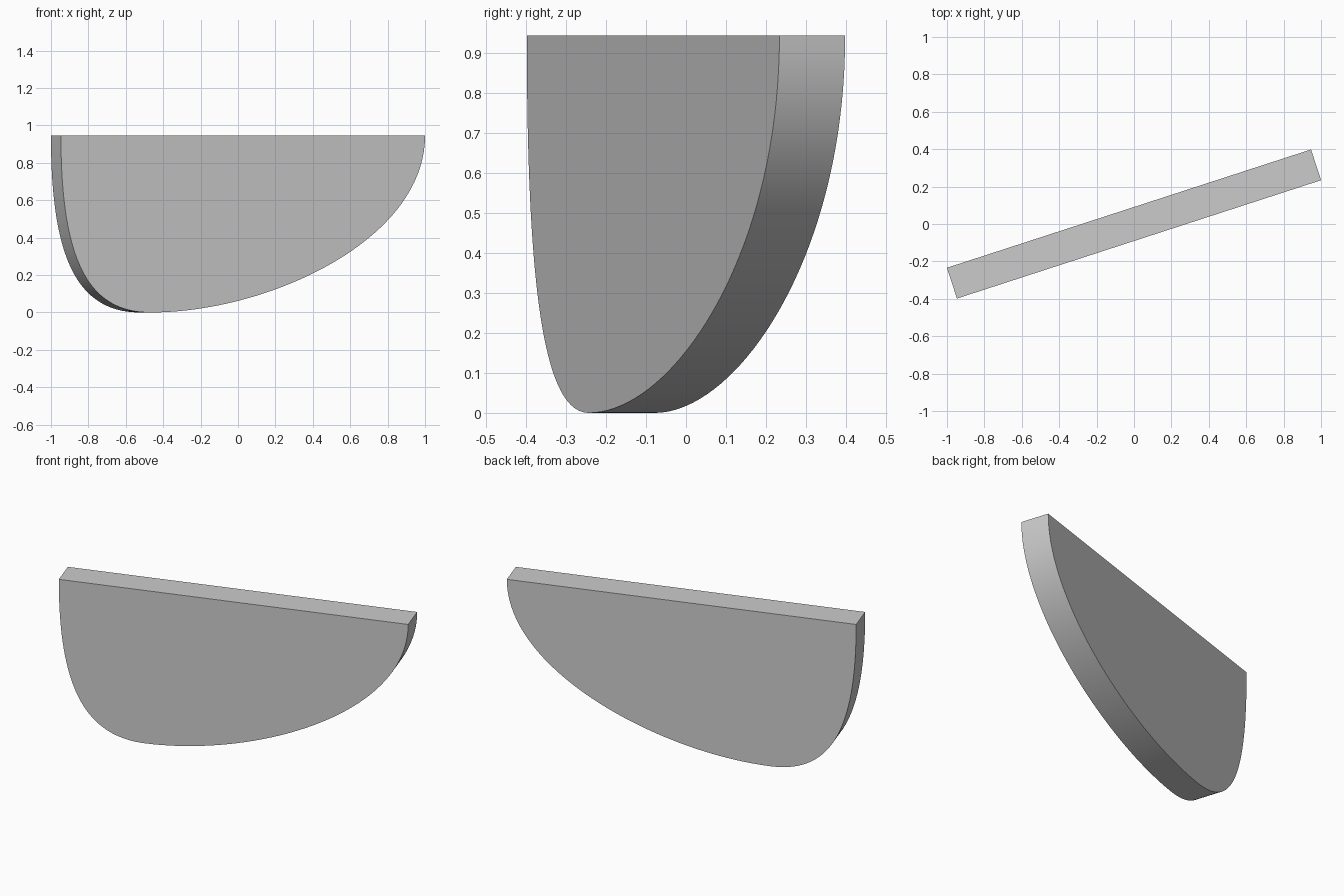
import bpy, bmesh, math
from mathutils import Vector
from mathutils.geometry import interpolate_bezier

cube = bpy.data.objects.get("Cube")
if cube:
    bpy.data.objects.remove(cube, do_unlink=True)

LENGTH, THICKNESS, HEIGHT = 2.047, 0.173, 0.945
LOWEST_X = -0.52
STEPS = 40


def quarter(end_x, bottom_pull, side_pull):
    """Bezier from the lowest point up to a vertical tangent at the top edge."""
    start = Vector((LOWEST_X, -THICKNESS / 2, 0))
    end = Vector((end_x, -THICKNESS / 2, HEIGHT))
    handle_a = start + Vector(((end_x - LOWEST_X) * bottom_pull, 0, 0))
    handle_b = end - Vector((0, 0, HEIGHT * side_pull))
    return interpolate_bezier(start, handle_a, handle_b, end, STEPS)


# Rounded keel outline: tight curve on the right end, long sweep on the left
tight = quarter(-LENGTH / 2, 0.7, 0.7)
sweep = quarter(LENGTH / 2, 0.43, 0.59)
outline = tight[::-1] + sweep[1:]

# Extrude the outline into a slab
bm = bmesh.new()
face = bm.faces.new([bm.verts.new(p) for p in outline])
extruded = bmesh.ops.extrude_face_region(bm, geom=[face])
moved = [v for v in extruded["geom"] if isinstance(v, bmesh.types.BMVert)]
bmesh.ops.translate(bm, verts=moved, vec=(0, THICKNESS, 0))
bmesh.ops.recalc_face_normals(bm, faces=bm.faces[:])

mesh = bpy.data.meshes.new("curved_slab")
bm.to_mesh(mesh)
bm.free()
slab = bpy.data.objects.new("curved_slab", mesh)
bpy.context.collection.objects.link(slab)
slab.rotation_euler.z = math.radians(18)

# Smooth rim with crisp face borders
bpy.ops.object.select_all(action="DESELECT")
slab.select_set(True)
bpy.context.view_layer.objects.active = slab
bpy.ops.object.shade_smooth_by_angle(angle=math.radians(30))
